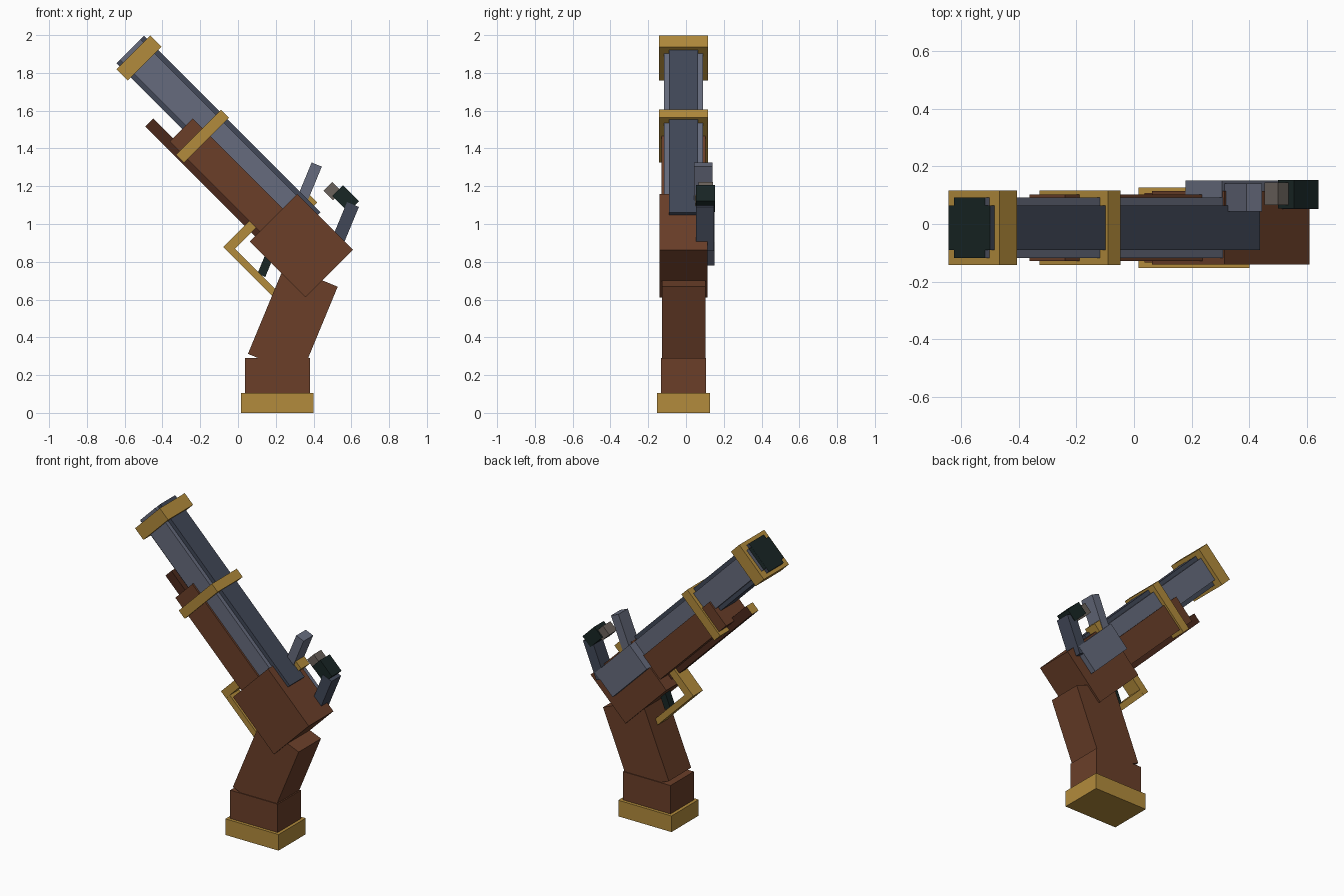
import bpy, bmesh
from math import radians
from mathutils import Matrix, Vector

cube = bpy.data.objects.get("Cube")
if cube:
    bpy.data.objects.remove(cube, do_unlink=True)


def material(name, *srgb):
    mat = bpy.data.materials.new(name)
    mat.use_nodes = True
    color = [(c / 255) ** 2.2 for c in srgb] + [1]
    mat.diffuse_color = color
    node = next(n for n in mat.node_tree.nodes if n.type == 'BSDF_PRINCIPLED')
    node.inputs["Base Color"].default_value = color
    return mat


wood = material("walnut wood", 106, 65, 45)
dark_wood = material("dark wood", 76, 45, 33)
brass = material("brass", 177, 138, 62)
steel = material("steel", 102, 107, 124)
dark_steel = material("dark steel", 67, 73, 88)
iron = material("black iron", 30, 42, 41)
stone = material("flint stone", 106, 98, 92)

MID = -0.013          # centre plane of the stock and barrel


def side(half):
    """Width range symmetric about the centre plane."""
    return MID - half, MID + half


def box(name, mat, tilt, xs, ys, zs, end_mat=None):
    """Box given by ranges in a frame tilted about the y axis.
    end_mat colours the face towards the muzzle."""
    bm = bmesh.new()
    bmesh.ops.create_cube(bm, size=1)
    lows = Vector((xs[0], ys[0], zs[0]))
    highs = Vector((xs[1], ys[1], zs[1]))
    center, size = (lows + highs) / 2, highs - lows
    bmesh.ops.scale(bm, vec=size, verts=bm.verts)
    mesh = bpy.data.meshes.new(name)
    mesh.materials.append(mat)
    if end_mat:
        mesh.materials.append(end_mat)
        bm.normal_update()
        for face in bm.faces:
            if face.normal.x < -0.5:
                face.material_index = 1
    bm.to_mesh(mesh)
    bm.free()
    obj = bpy.data.objects.new(name, mesh)
    bpy.context.collection.objects.link(obj)
    rot = Matrix.Rotation(radians(tilt), 4, 'Y')
    obj.matrix_world = rot @ Matrix.Translation(center)
    return obj


def along(name, mat, us, ys, vs, end_mat=None):
    """Box aligned to the barrel: us runs to the muzzle, vs upwards."""
    return box(name, mat, 45, (-us[1], -us[0]), ys, vs, end_mat)


def raked(name, mat, ws, ys, gs):
    """Box aligned to the raked grip."""
    return box(name, mat, 22.5, ws, ys, gs)


# Grip and butt
box("butt_cap", brass, 0, (0.016, 0.40), side(0.14), (0, 0.105))
box("butt", wood, 0, (0.037, 0.38), side(0.12), (0.10, 0.29))
raked("grip", wood, (-0.071, 0.232), side(0.115), (0.309, 0.819))

# Stock
along("breech_block", wood, (0.18, 0.597), side(0.127), (0.685, 1.041))
along("fore_stock", wood, (0.55, 1.272), side(0.116), (0.76, 0.933))
along("ramrod", dark_wood, (0.55, 1.419), side(0.033), (0.724, 0.784), brass)

# Barrel: two crossed boxes give the stepped octagon
along("barrel_tall", dark_steel, (0.442, 1.764), side(0.077), (0.854, 1.059), iron)
along("barrel_wide", steel, (0.50, 1.763), side(0.104), (0.880, 1.033), iron)
along("muzzle_band", brass, (1.657, 1.742), side(0.129), (0.832, 1.084))
along("middle_band", brass, (1.139, 1.199), side(0.129), (0.735, 1.072))

# Trigger and guard
along("guard_front", brass, (0.625, 0.676), side(0.05), (0.565, 0.77))
along("guard_lower", brass, (0.25, 0.676), side(0.0495), (0.565, 0.603))
raked("trigger", iron, (-0.187, -0.142), side(0.025), (0.72, 0.92))

# Lock on the left side
along("lock_plate", steel, (0.25, 0.60), (0.05, 0.150), (0.852, 1.03))
along("pan", brass, (0.49, 0.58), (0.05, 0.138), (1.0, 1.085))
raked("frizzen", steel, (-0.147, -0.089), (0.043, 0.141), (1.08, 1.374))
raked("hammer_arm", dark_steel, (0.106, 0.174), (0.052, 0.149), (1.0, 1.252))
along("hammer_jaw", iron, (0.34, 0.46), (0.054, 0.153), (1.165, 1.245))
along("flint", stone, (0.44, 0.512), (0.066, 0.144), (1.152, 1.218))
